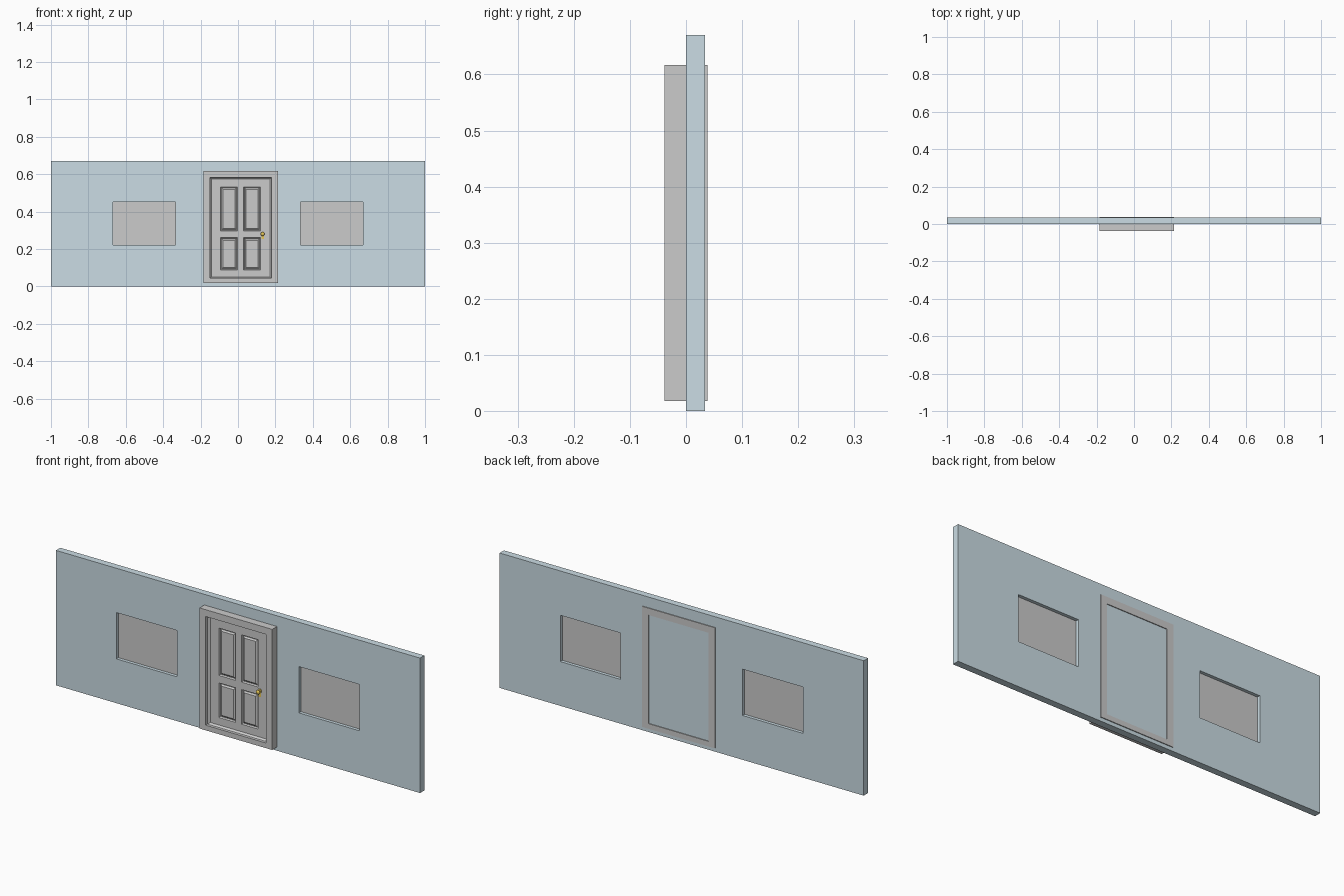
import bpy, bmesh, math
from mathutils import Matrix

if "Cube" in bpy.data.objects:
    bpy.data.objects.remove(bpy.data.objects["Cube"])


def material(name, color):
    m = bpy.data.materials.new(name)
    m.diffuse_color = color
    m.use_nodes = True
    m.node_tree.nodes["Principled BSDF"].inputs["Base Color"].default_value = m.diffuse_color
    return m


def finish(bm, name, mat=None):
    bmesh.ops.recalc_face_normals(bm, faces=bm.faces[:])
    me = bpy.data.meshes.new(name)
    bm.to_mesh(me)
    bm.free()
    ob = bpy.data.objects.new(name, me)
    bpy.context.collection.objects.link(ob)
    if mat:
        me.materials.append(mat)
    return ob


def grid(bm, xs, zs, y, skip=()):
    """Front-facing sheet of rectangular cells, some left open."""
    v = [[bm.verts.new((x, y, z)) for z in zs] for x in xs]
    return {(i, j): bm.faces.new((v[i][j], v[i + 1][j], v[i + 1][j + 1], v[i][j + 1]))
            for i in range(len(xs) - 1) for j in range(len(zs) - 1) if (i, j) not in skip}


def box(name, x0, x1, y0, y1, z0, z1, mat=None):
    bm = bmesh.new()
    bmesh.ops.create_cube(bm, size=1, matrix=Matrix.Translation(
        ((x0 + x1) / 2, (y0 + y1) / 2, (z0 + z1) / 2)) @ Matrix.Diagonal((x1 - x0, y1 - y0, z1 - z0, 1)))
    return finish(bm, name, mat)


blue = material("wall_blue", (0.60, 0.72, 0.78, 1))
gold = material("brass", (0.80, 0.58, 0.10, 1))

# wall with two window openings
bm = bmesh.new()
grid(bm, [-1, -.667, -.335, .335, .667, 1], [0, .22, .45, .67], 0, {(1, 1), (3, 1)})
ext = bmesh.ops.extrude_face_region(bm, geom=bm.faces[:], use_keep_orig=True)
bmesh.ops.translate(bm, vec=(0, .034, 0),
                    verts=[g for g in ext["geom"] if isinstance(g, bmesh.types.BMVert)])
bmesh.ops.dissolve_limit(bm, angle_limit=.01, verts=bm.verts[:], edges=bm.edges[:])
finish(bm, "wall", blue)

# window panes set midway in the wall
for side, s in (("left", -1), ("right", 1)):
    box(side + "_window_pane", s * .501 - .166, s * .501 + .166, .016, .018, .22, .45)

# door frame: stepped profile (inset, y) swept round the rectangle
X0, X1, Z0, Z1 = -.185, .214, .018, .617
profile = [(0, -.038), (.034, -.038), (.034, -.024), (.046, -.013),
           (.046, .0335), (.034, .0335), (.034, .038), (0, .038)]
bm = bmesh.new()
rings = [[bm.verts.new((x, y, z)) for x, z in
          ((X0 + d, Z0 + d * .75), (X1 - d, Z0 + d * .75), (X1 - d, Z1 - d), (X0 + d, Z1 - d))]
         for d, y in profile]
for k in range(len(rings)):
    a, b = rings[k], rings[(k + 1) % len(rings)]
    for i in range(4):
        j = (i + 1) % 4
        bm.faces.new((a[i], a[j], b[j], b[i]))
finish(bm, "door_frame")

# door leaf with four raised panels
DOOR_Y = -.015
bm = bmesh.new()
cells = grid(bm, [-.145, -.094, -.002, .030, .120, .174],
             [.040, .088, .260, .297, .532, .577], DOOR_Y)
border = [e for e in bm.edges if e.is_boundary]
side = bmesh.ops.extrude_edge_only(bm, edges=border)["geom"]
bmesh.ops.translate(bm, vec=(0, .02, 0), verts=[g for g in side if isinstance(g, bmesh.types.BMVert)])
bmesh.ops.holes_fill(bm, edges=[e for e in bm.edges if e.is_boundary])
bmesh.ops.recalc_face_normals(bm, faces=bm.faces[:])
panels = [cells[i, j] for i in (1, 3) for j in (1, 3)]
for thick, depth in ((.005, -.008), (.004, 0), (.010, .006)):
    bmesh.ops.inset_individual(bm, faces=panels, thickness=thick, depth=depth)
finish(bm, "door")

# brass key plate
box("key_plate", .125, .138, -.018, -.014, .252, .290, gold)

# door knob turned from a profile (radius, y)
bm = bmesh.new()
turn = [(.009, -.015), (.009, -.019), (.005, -.020), (.005, -.025), (.009, -.028),
        (.0105, -.031), (.009, -.034), (.005, -.0365), (.001, -.037)]
N = 20
loops = [[bm.verts.new((.1315 + r * math.cos(2 * math.pi * i / N), y,
                        .280 + r * math.sin(2 * math.pi * i / N))) for i in range(N)] for r, y in turn]
for a, b in zip(loops, loops[1:]):
    for i in range(N):
        j = (i + 1) % N
        bm.faces.new((a[i], a[j], b[j], b[i]))
bm.faces.new(loops[0])
bm.faces.new(loops[-1])
knob = finish(bm, "door_knob", gold)
bpy.context.view_layer.objects.active = knob
knob.select_set(True)
bpy.ops.object.shade_smooth_by_angle(angle=math.radians(40))
